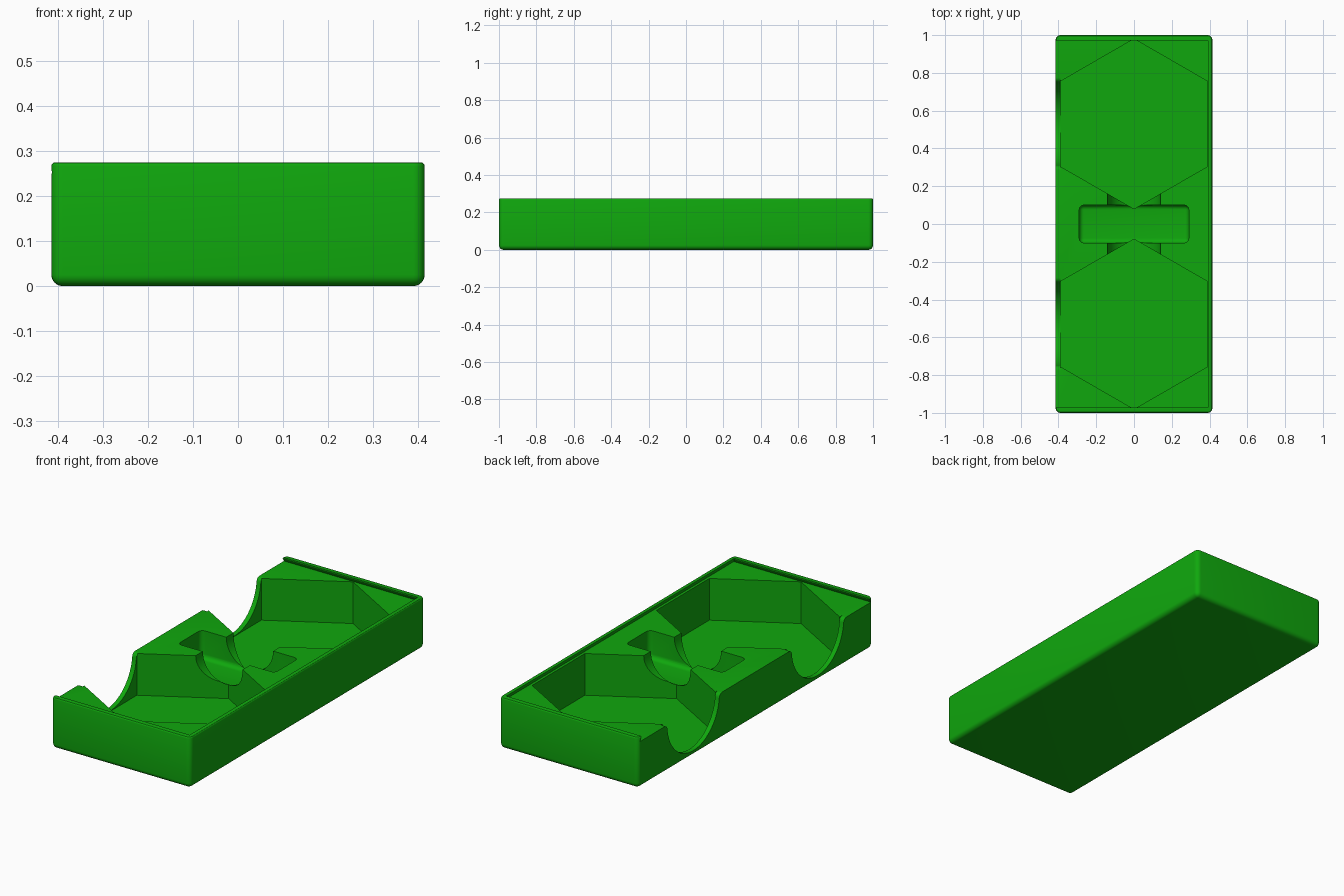
import bpy, bmesh, math

if "Cube" in bpy.data.objects:
    bpy.data.objects.remove(bpy.data.objects["Cube"])

LEDGE, FLOOR, TOP = 0.25, 0.025, 0.275
POCKET_Y = 0.53

green = bpy.data.materials.new("green plastic")
green.diffuse_color = (0.005, 0.39, 0.004, 1)
green.use_nodes = True
green.node_tree.nodes["Principled BSDF"].inputs["Base Color"].default_value = green.diffuse_color


def finish(name, bm):
    bmesh.ops.recalc_face_normals(bm, faces=bm.faces)
    me = bpy.data.meshes.new(name)
    bm.to_mesh(me)
    bm.free()
    me.materials.append(green)
    ob = bpy.data.objects.new(name, me)
    bpy.context.collection.objects.link(ob)
    return ob


def prism(name, points, offset):
    """Extrude a closed planar outline by an offset vector."""
    bm = bmesh.new()
    face = bm.faces.new([bm.verts.new(p) for p in points])
    ext = bmesh.ops.extrude_face_region(bm, geom=[face])
    moved = [v for v in ext["geom"] if isinstance(v, bmesh.types.BMVert)]
    bmesh.ops.translate(bm, vec=offset, verts=moved)
    return finish(name, bm)


def round_box(name, hx, hy, z0, z1, r, r_top=0):
    """Box with rounded sides and bottom, and an optional smaller top rounding."""
    bm = bmesh.new()
    bmesh.ops.create_cube(bm, size=1)
    for v in bm.verts:
        v.co = (v.co.x * 2 * hx, v.co.y * 2 * hy, z0 if v.co.z < 0 else z1)

    def is_top(e):
        return all(v.co.z > z1 - 1e-5 for v in e.verts)
    bmesh.ops.bevel(bm, geom=[e for e in bm.edges if not is_top(e)], offset=r,
                    segments=6, profile=0.5, affect='EDGES')
    if r_top:
        rim = [e for e in bm.edges if is_top(e)]
        bmesh.ops.bevel(bm, geom=rim, offset=r_top, segments=3, profile=0.5, affect='EDGES')
    return finish(name, bm)


# Tray body
tray = round_box("tray", 0.415, 1.0, 0, TOP, 0.025, 0.008)
cutters = []

# Undercut lid channel, open on the left
low = [(-0.6, -0.984), (0.404, -0.984), (0.404, 0.984), (-0.6, 0.984)]
high = [(-0.6, -0.972), (0.392, -0.972), (0.392, 0.972), (-0.6, 0.972)]
bm = bmesh.new()
a = [bm.verts.new((x, y, LEDGE)) for x, y in low]
b = [bm.verts.new((x, y, TOP - 0.005)) for x, y in high]
c = [bm.verts.new((x, y, TOP + 0.05)) for x, y in high]
bm.faces.new(a)
bm.faces.new(c)
for p, q in ((a, b), (b, c)):
    for i in range(4):
        j = (i + 1) % 4
        bm.faces.new((p[i], p[j], q[j], q[i]))
cutters.append(finish("lid_channel_cutter", bm))

# Finger scallop outline with rounded shoulders
R, r = 0.222, 0.025
dy = math.sqrt((R + r) ** 2 - r ** 2)
tilt = math.asin(r / (R + r))
half = []
for i in range(7):
    t = math.pi / 2 + (math.pi / 2 - tilt) * i / 6
    half.append((dy + r * math.cos(t), LEDGE - r + r * math.sin(t)))
arc = [(R * math.cos(t), LEDGE + R * math.sin(t))
       for t in (-tilt - (math.pi - 2 * tilt) * i / 32 for i in range(1, 32))]
outline = [(dy, LEDGE + 0.01)] + half + arc + [(-y, z) for y, z in reversed(half)]
outline += [(-dy, LEDGE + 0.01)]

for s in (-1, 1):
    # Hexagonal pockets
    hexagon = [(0.45 * math.sin(k * math.pi / 3),
                s * POCKET_Y + 0.45 * math.cos(k * math.pi / 3), FLOOR) for k in range(6)]
    cutters.append(prism("pocket_cutter", hexagon, (0, 0, LEDGE + 0.005 - FLOOR)))
    # Scallops through the left wall
    cutters.append(prism("scallop_cutter",
                         [(-0.6, s * POCKET_Y + y, z) for y, z in outline], (0.212, 0, 0)))

# Round scoop joining the two pockets
ring = [(0.14 * math.cos(k * math.pi / 24), -0.2, LEDGE + 0.14 * math.sin(k * math.pi / 24))
        for k in range(48)]
cutters.append(prism("scoop_cutter", ring, (0, 0.4, 0)))

# Central cross slot
cutters.append(round_box("slot_cutter", 0.29, 0.1, 0.1, 0.4, 0.025))

# Carve the tray
bpy.context.view_layer.objects.active = tray
for cut in cutters:
    cut.hide_render = True
    mod = tray.modifiers.new("carve", 'BOOLEAN')
    mod.operation = 'DIFFERENCE'
    mod.solver = 'EXACT'
    mod.object = cut
    bpy.ops.object.modifier_apply(modifier=mod.name)
for cut in cutters:
    bpy.data.objects.remove(cut, do_unlink=True)

tray.select_set(True)
bpy.ops.object.shade_smooth_by_angle(angle=math.radians(30))
